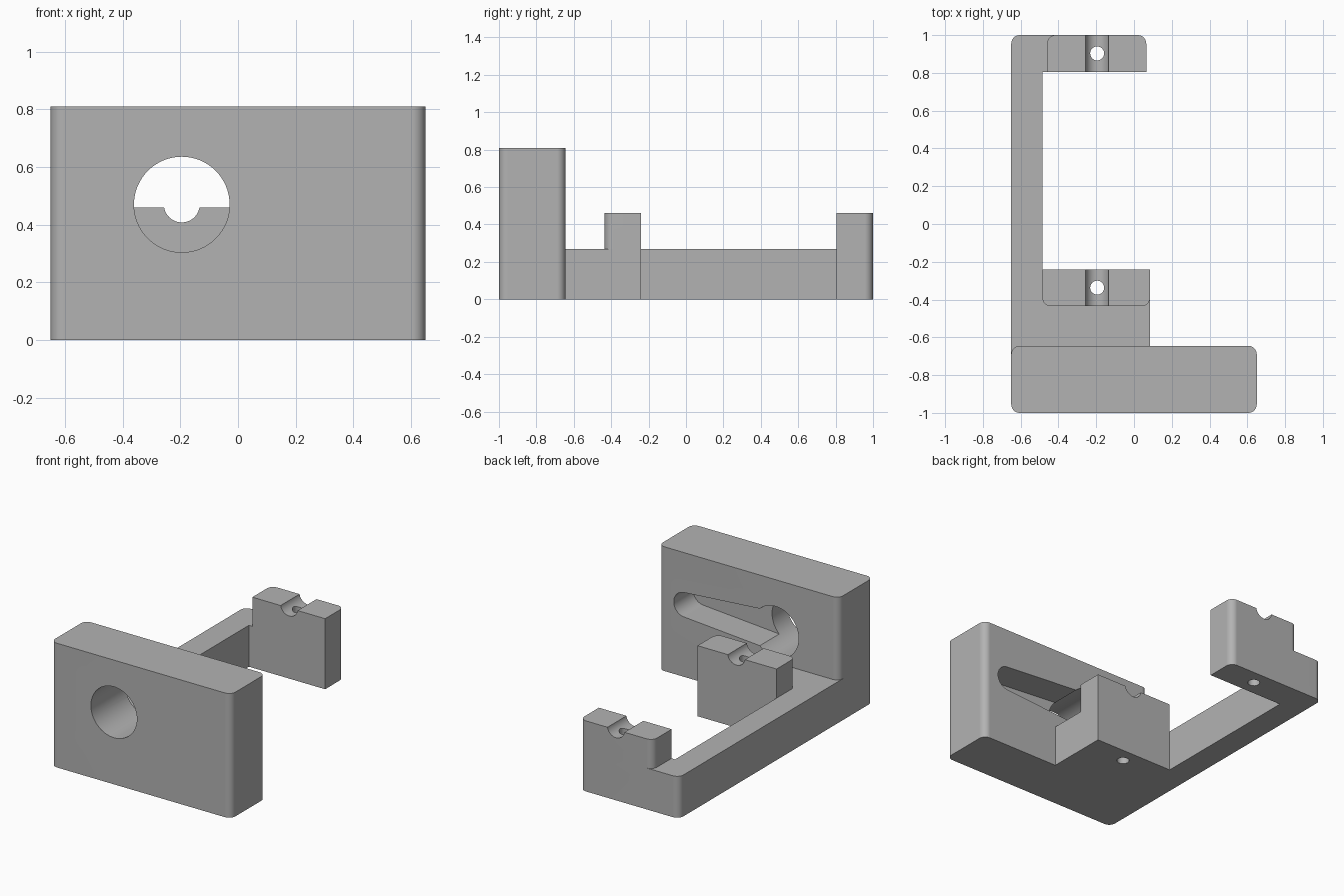
import bpy, bmesh, math

if "Cube" in bpy.data.objects:
    bpy.data.objects.remove(bpy.data.objects["Cube"], do_unlink=True)

grey = bpy.data.materials.new("plain grey")
grey.use_nodes = True
grey.diffuse_color = (0.45, 0.45, 0.45, 1)
grey.node_tree.nodes["Principled BSDF"].inputs["Base Color"].default_value = (0.45, 0.45, 0.45, 1)

FILLET = 0.045
AXIS_X, AXIS_Z = -0.195, 0.47   # shared axis of bore and cradle grooves


def rounded(corners, steps=8):
    """Outline from (x, y) corners; a third truthy value fillets that corner."""
    pts = []
    for i, c in enumerate(corners):
        if len(c) == 2:
            pts.append(c)
            continue
        p, n = corners[i - 1], corners[(i + 1) % len(corners)]
        a = (math.copysign(1, p[0] - c[0]) if abs(p[0] - c[0]) > abs(p[1] - c[1]) else 0,
             math.copysign(1, p[1] - c[1]) if abs(p[1] - c[1]) > abs(p[0] - c[0]) else 0)
        b = (math.copysign(1, n[0] - c[0]) if not a[0] else 0,
             math.copysign(1, n[1] - c[1]) if not a[1] else 0)
        for k in range(steps + 1):
            t = math.pi / 2 * k / steps
            u, v = FILLET * (1 - math.sin(t)), FILLET * (1 - math.cos(t))
            pts.append((c[0] + a[0] * u + b[0] * v, c[1] + a[1] * u + b[1] * v))
    return pts


def arc(x, y, r, start=0.0, sweep=360.0, steps=64):
    count = steps if sweep == 360 else steps + 1
    angles = [math.radians(start + sweep * k / steps) for k in range(count)]
    return [(x + r * math.cos(t), y + r * math.sin(t)) for t in angles]


def prism(name, outline, low, high, along="z"):
    """Extrude an outline along z (drawn in x, y) or along y (drawn in x, z)."""
    bm = bmesh.new()
    place = (lambda p, h: (p[0], p[1], h)) if along == "z" else (lambda p, h: (p[0], h, p[1]))
    rings = [[bm.verts.new(place(p, h)) for p in outline] for h in (low, high)]
    n = len(outline)
    for ring in rings:
        bm.faces.new(ring)
    for i in range(n):
        j = (i + 1) % n
        bm.faces.new((rings[0][i], rings[0][j], rings[1][j], rings[1][i]))
    bmesh.ops.recalc_face_normals(bm, faces=bm.faces)
    mesh = bpy.data.meshes.new(name)
    bm.to_mesh(mesh)
    bm.free()
    mesh.materials.append(grey)
    obj = bpy.data.objects.new(name, mesh)
    bpy.context.collection.objects.link(obj)
    return obj


def combine(target, other, operation):
    bpy.context.view_layer.objects.active = target
    mod = target.modifiers.new(operation, "BOOLEAN")
    mod.operation, mod.solver, mod.object = operation, "EXACT", other
    bpy.ops.object.modifier_apply(modifier=mod.name)
    bpy.data.objects.remove(other, do_unlink=True)


# Low C-shaped base: side rail, front foot and rear foot
bracket = prism("cradle_bracket", rounded([
    (-0.65, -0.8), (0.085, -0.8), (0.085, -0.24), (-0.485, -0.24),
    (-0.485, 0.805), (0.065, 0.805), (0.065, 1, True), (-0.65, 1, True)]), 0, 0.27)

# Tall front plate and the two support posts
solids = [
    prism("front_plate", rounded([(-0.65, -1, 1), (0.65, -1, 1),
                                  (0.65, -0.645, 1), (-0.65, -0.645, 1)]), 0, 0.81),
    prism("front_post", rounded([(-0.485, -0.435, 1), (0.085, -0.435, 1),
                                 (0.085, -0.24), (-0.485, -0.24)]), 0.2, 0.46),
    prism("rear_post", rounded([(-0.46, 0.805), (0.065, 0.805),
                                (0.065, 1, 1), (-0.46, 1, 1)]), 0.2, 0.46),
]
for solid in solids:
    combine(bracket, solid, "UNION")

# Bore through the plate and the tapered pocket behind it
slot = arc(0.46, AXIS_Z, 0.08, -90, 180, 32) + [(-0.1, AXIS_Z + 0.122), (-0.1, AXIS_Z - 0.122)]
cutters = [
    prism("plate_bore", arc(AXIS_X, AXIS_Z, 0.166), -1.1, -0.6, "y"),
    prism("pocket", slot, -0.845, -0.6, "y"),
]
# Groove and vertical screw hole in each post
for y in (-0.337, 0.903):
    cutters.append(prism("groove", arc(AXIS_X, AXIS_Z, 0.062), y - 0.15, y + 0.15, "y"))
    cutters.append(prism("screw_hole", arc(AXIS_X, y, 0.037, steps=32), -0.1, 0.6))
for cutter in cutters:
    combine(bracket, cutter, "DIFFERENCE")

# Smooth fillets and bores, crisp edges elsewhere
bpy.ops.object.select_all(action="DESELECT")
bracket.select_set(True)
bpy.context.view_layer.objects.active = bracket
bpy.ops.object.shade_smooth_by_angle(angle=math.radians(25))
weighted = bracket.modifiers.new("flat_face_normals", "WEIGHTED_NORMAL")
weighted.keep_sharp = True
